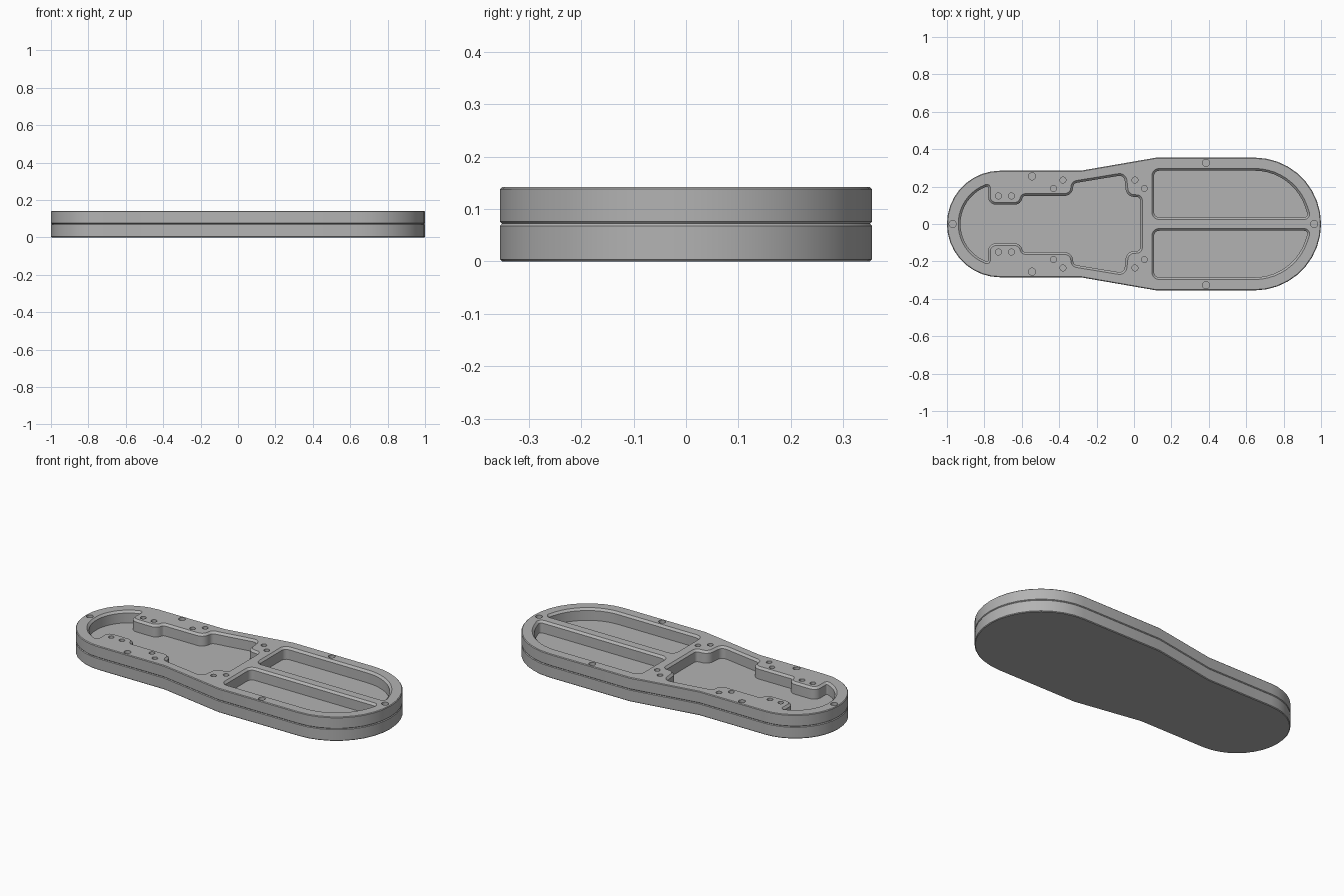
import bpy, bmesh, math
from mathutils import Vector

if "Cube" in bpy.data.objects:
    bpy.data.objects.remove(bpy.data.objects["Cube"])

SPLIT, TOP = 0.072, 0.142

grey = bpy.data.materials.new("satin grey")
grey.use_nodes = True
grey.diffuse_color = (0.45, 0.45, 0.45, 1)
grey.node_tree.nodes["Principled BSDF"].inputs["Base Color"].default_value = (0.45, 0.45, 0.45, 1)


def arc(cx, cy, r, a0, a1, steps):
    return [(cx + r * math.cos(math.radians(a0 + (a1 - a0) * i / steps)),
             cy + r * math.sin(math.radians(a0 + (a1 - a0) * i / steps)))
            for i in range(steps + 1)]


def rounded(corners, steps=5):
    """Polygon with a fillet at every corner given as (x, y, radius)."""
    out = []
    for i, (x, y, r) in enumerate(corners):
        p = Vector((x, y))
        if not r:
            out.append((x, y))
            continue
        a = Vector(corners[i - 1][:2]) - p
        b = Vector(corners[(i + 1) % len(corners)][:2]) - p
        half = a.angle(b) / 2
        reach = min(r / math.tan(half), a.length * 0.48, b.length * 0.48)
        r = reach * math.tan(half)
        a, b = a.normalized(), b.normalized()
        centre = p + (a + b).normalized() * (r / math.sin(half))
        u, v = p + a * reach - centre, p + b * reach - centre
        turn = u.angle_signed(v)
        for k in range(steps + 1):
            t = -turn * k / steps
            out.append((centre.x + u.x * math.cos(t) - u.y * math.sin(t),
                        centre.y + u.x * math.sin(t) + u.y * math.cos(t)))
    return out


def inset(points, d):
    """Move a counter-clockwise outline inwards by d."""
    out = []
    for i, p in enumerate(points):
        p = Vector(p)
        e = (p - Vector(points[i - 1])).normalized()
        f = (Vector(points[(i + 1) % len(points)]) - p).normalized()
        n = Vector((-e.y - f.y, e.x + f.x)).normalized()
        out.append(p + n * d / max(0.5, n.dot(Vector((-e.y, e.x)))))
    return out


def loft(bm, points, levels):
    """Closed solid through the outline inset by d at each height z."""
    rings = [[bm.verts.new((x, y, z)) for x, y in inset(points, d)] for d, z in levels]
    n = len(points)
    for lo, hi in zip(rings, rings[1:]):
        for i in range(n):
            bm.faces.new((lo[i], lo[(i + 1) % n], hi[(i + 1) % n], hi[i]))
    bm.faces.new(rings[0][::-1])
    bm.faces.new(rings[-1])


def finish(bm, name):
    mesh = bpy.data.meshes.new(name)
    bm.to_mesh(mesh)
    bm.free()
    obj = bpy.data.objects.new(name, mesh)
    bpy.context.collection.objects.link(obj)
    mesh.materials.append(grey)
    return obj


def mirrored(half):
    return [(x, -y, *r) for x, y, *r in half] + [(x, y, *r) for x, y, *r in reversed(half)]


# Outer outline: narrow rounded end, taper, wide rounded end
outline = (arc(0.645, 0, 0.355, -90, 90, 18) + [(0.12, 0.355), (-0.285, 0.285)]
           + arc(-0.715, 0, 0.285, 90, 270, 18) + [(-0.285, -0.285), (0.12, -0.355)])


def plate(name, z0, z1, c=0.004):
    bm = bmesh.new()
    loft(bm, outline, [(c, z0), (0, z0 + c), (0, z1 - c), (c, z1)])
    return finish(bm, name)


base = plate("base_plate", 0, SPLIT)
frame = plate("top_frame", SPLIT, TOP)

# Cutter for the pockets and screw holes
bm = bmesh.new()
CH = 0.012
pocket_levels = [(CH, SPLIT - 0.02), (CH, TOP - CH), (0, TOP), (0, TOP + 0.02)]

# Stepped central pocket, listed along its upper half from left to right
round_end = [(x, y, 0) for x, y in arc(-0.715, 0, 0.225, 174, 118, 8)]
steps = [(-0.768, 0.222, 0.025), (-0.768, 0.115, 0.03), (-0.618, 0.115, 0.03),
         (-0.60, 0.162, 0.025), (-0.34, 0.162, 0.035), (-0.335, 0.228, 0.035),
         (-0.042, 0.276, 0.04), (-0.03, 0.158, 0.035), (0.045, 0.155, 0.03)]
loft(bm, rounded(mirrored(round_end + steps)), pocket_levels)

# Two long pockets in the wide end
curve = [(x, y, 0) for x, y in arc(0.645, 0, 0.297, 20, 90, 10)]
wide = rounded([(0.095, 0.024, 0.04), (0.95, 0.024, 0.045)] + curve + [(0.095, 0.297, 0.04)])
loft(bm, wide, pocket_levels)
loft(bm, [(x, -y) for x, y in reversed(wide)], pocket_levels)

# Screw holes: (x, y, radius)
side_holes = [(0.385, 0.327, 0.019), (-0.545, 0.255, 0.019)]
side_holes += [(x, y, 0.016) for x, y in ((-0.725, 0.15), (-0.655, 0.15), (-0.43, 0.19),
                                          (-0.38, 0.235), (0.005, 0.235), (0.055, 0.19))]
for x, y, r in mirrored(side_holes) + [(-0.97, 0, 0.019), (0.963, 0, 0.019)]:
    loft(bm, arc(x, y, r, 0, 345, 23), [(0, SPLIT - 0.02), (0, TOP + 0.02)])
cutter = finish(bm, "pocket_cutter")
cutter.hide_render = True

cut = frame.modifiers.new("pockets", "BOOLEAN")
cut.operation = "DIFFERENCE"
cut.solver = "EXACT"
cut.object = cutter
bpy.context.view_layer.objects.active = frame
bpy.ops.object.modifier_apply(modifier=cut.name)
bpy.data.objects.remove(cutter)

# Smooth walls, crisp edges
for obj in bpy.context.view_layer.objects:
    obj.select_set(obj in (base, frame))
bpy.ops.object.shade_smooth_by_angle(angle=math.radians(30))
